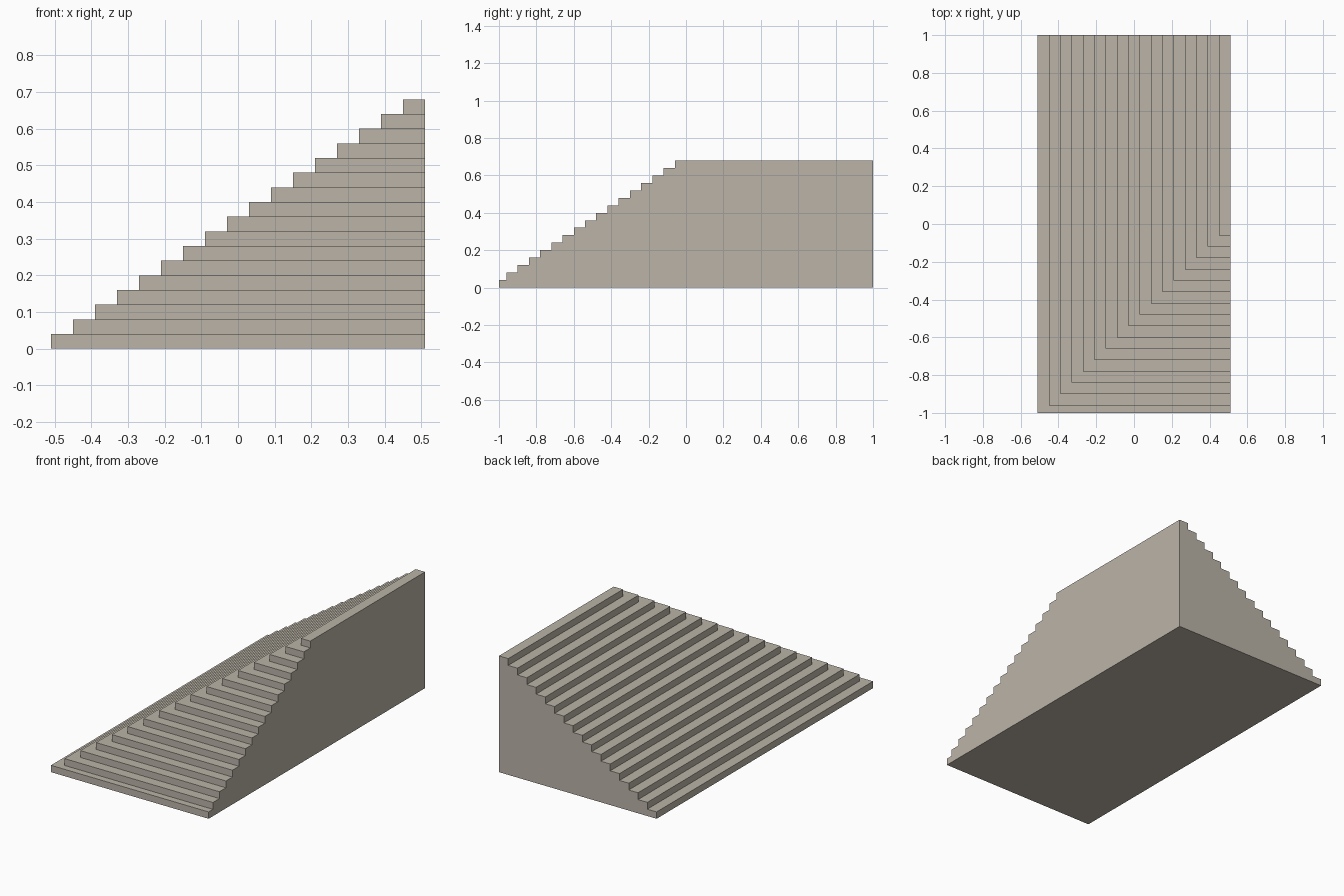
import bpy
import bmesh

cube = bpy.data.objects.get("Cube")
if cube:
    bpy.data.objects.remove(cube, do_unlink=True)

STEPS, RISE, RUN = 17, 0.04, 0.06
LEFT, BACK = 0.51, 1.0            # the two plain walls
RIGHT, FRONT = -0.51, -1.0        # outer edges of the lowest step
FIRST_FRONT_TREAD = 0.04          # lowest front tread is narrower

# Single stone colour
stone = bpy.data.materials.new("warm_grey_stone")
stone.use_nodes = True
colour = (0.497, 0.456, 0.392, 1.0)
stone.diffuse_color = colour
bsdf = stone.node_tree.nodes["Principled BSDF"]
bsdf.inputs["Base Color"].default_value = colour
bsdf.inputs["Roughness"].default_value = 0.9

bm = bmesh.new()


def edge_line(x, y, z):
    """L-shaped step edge: front wall end, outer corner, back wall end."""
    return [bm.verts.new(p) for p in ((LEFT, y, z), (x, y, z), (x, BACK, z))]


# Lower and upper edge lines of every step
lines = []
for i in range(STEPS):
    x = RIGHT + i * RUN
    y = FRONT if i == 0 else FRONT + FIRST_FRONT_TREAD + (i - 1) * RUN
    lines += [edge_line(x, y, i * RISE), edge_line(x, y, (i + 1) * RISE)]

# Risers (two faces each) and L-shaped treads
for i in range(0, len(lines), 2):
    low, high = lines[i], lines[i + 1]
    for a in (0, 1):
        bm.faces.new((low[a], low[a + 1], high[a + 1], high[a]))
    if i + 2 < len(lines):
        bm.faces.new(high + lines[i + 2][::-1])

# Top landing, underside and the two stepped walls
top_corner = bm.verts.new((LEFT, BACK, STEPS * RISE))
base_corner = bm.verts.new((LEFT, BACK, 0))
bm.faces.new(lines[-1] + [top_corner])
bm.faces.new(lines[0] + [base_corner])
for end in (0, 2):
    bm.faces.new([line[end] for line in lines] + [top_corner, base_corner])

bmesh.ops.recalc_face_normals(bm, faces=bm.faces)
mesh = bpy.data.meshes.new("corner_staircase")
bm.to_mesh(mesh)
bm.free()
mesh.materials.append(stone)
stairs = bpy.data.objects.new("corner_staircase", mesh)
bpy.context.collection.objects.link(stairs)
